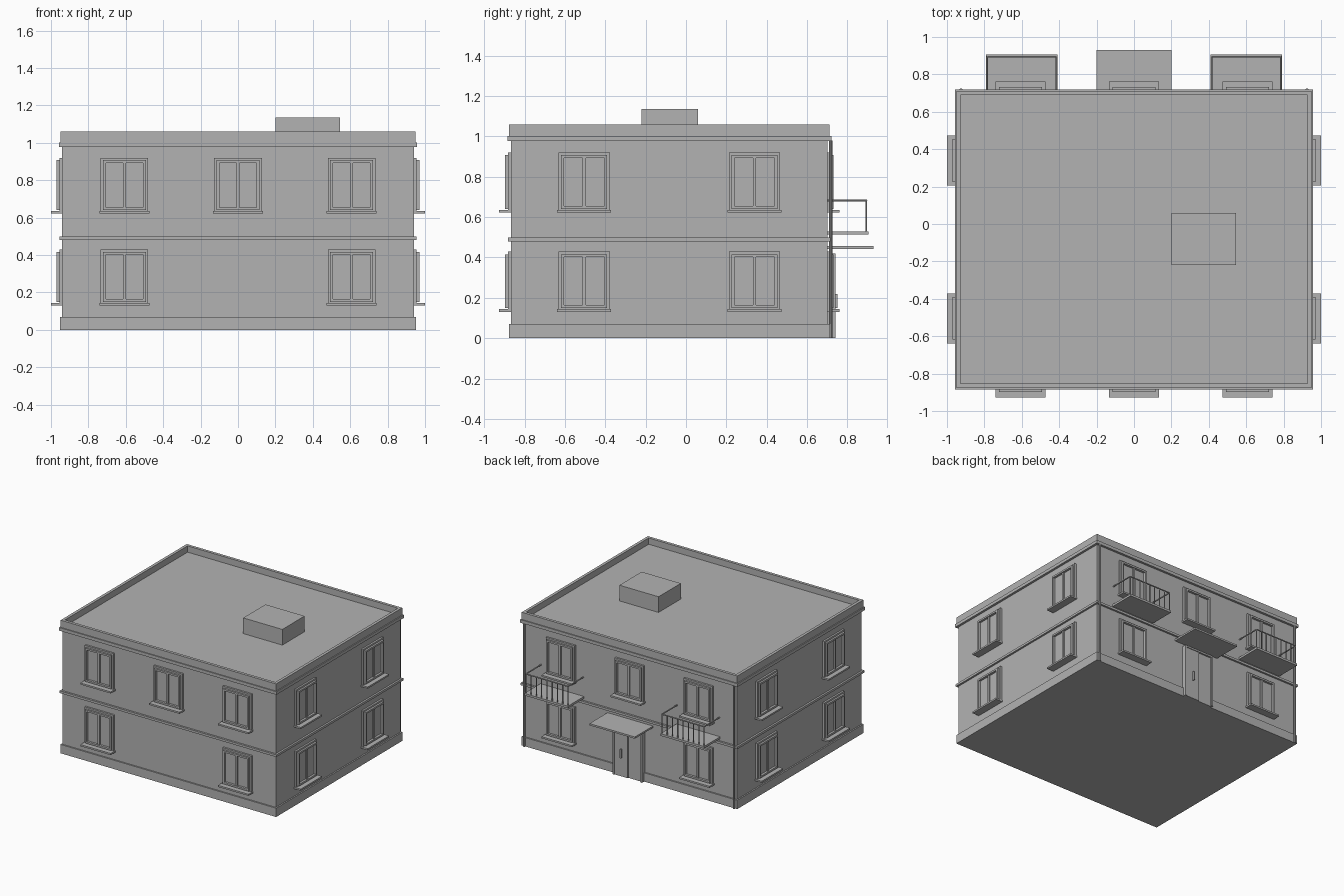
import bpy, bmesh
from math import pi
from mathutils import Matrix, Vector

cube = bpy.data.objects.get("Cube")
if cube:
    bpy.data.objects.remove(cube, do_unlink=True)

plaster = bpy.data.materials.new("plain_grey")
plaster.use_nodes = True
grey = (0.45, 0.45, 0.45, 1)
plaster.diffuse_color = grey
plaster.node_tree.nodes["Principled BSDF"].inputs["Base Color"].default_value = grey

# Wall planes: half width, front, back
HX, FRONT, BACK = 0.94, -0.867, 0.702
MID = (FRONT + BACK) / 2


def finish(name, bm, place=None):
    if place:
        bm.transform(place)
    bmesh.ops.recalc_face_normals(bm, faces=bm.faces)
    mesh = bpy.data.meshes.new(name)
    bm.to_mesh(mesh)
    bm.free()
    mesh.materials.append(plaster)
    obj = bpy.data.objects.new(name, mesh)
    bpy.context.collection.objects.link(obj)
    return obj


def add_box(bm, lo, hi):
    lo, hi = Vector(lo), Vector(hi)
    size = Matrix.Diagonal((*(hi - lo), 1))
    bmesh.ops.create_cube(bm, size=1, matrix=Matrix.Translation((lo + hi) / 2) @ size)


def add_rod(bm, a, b, radius, sides=8):
    a, b = Vector(a), Vector(b)
    turn = (b - a).to_track_quat('Z', 'Y').to_matrix().to_4x4()
    bmesh.ops.create_cone(bm, cap_ends=True, segments=sides, radius1=radius, radius2=radius,
                          depth=(b - a).length, matrix=Matrix.Translation((a + b) / 2) @ turn)


def box(name, lo, hi):
    bm = bmesh.new()
    add_box(bm, lo, hi)
    return finish(name, bm)


def slab(name, out, z0, z1):
    """Block following the wall outline, standing proud by out."""
    return box(name, (-HX - out, FRONT - out, z0), (HX + out, BACK + out, z1))


def add_frame(bm, half, z0, z1, border, proud, bottom=True):
    """Rectangular surround on a wall at y = 0 facing -y."""
    for s in (-1, 1):
        xs = sorted((s * half, s * (half - border)))
        add_box(bm, (xs[0], -proud, z0), (xs[1], 0, z1))
    add_box(bm, (border - half, -proud, z1 - border), (half - border, 0, z1))
    if bottom:
        add_box(bm, (border - half, -proud, z0), (half - border, 0, z0 + border))


# Building body
slab("plinth", 0.011, 0, 0.07)
slab("walls", 0, 0.07, 1.01)
slab("floor_band", 0.015, 0.48, 0.498)
slab("cornice", 0.018, 0.978, 1.003)

# Parapet ring around the flat roof
bm = bmesh.new()
ox, f, b, t = HX + 0.01, FRONT - 0.01, BACK + 0.01, 0.023
for s in (-1, 1):
    xs = sorted((s * ox, s * (ox - t)))
    add_box(bm, (xs[0], f, 1.003), (xs[1], b, 1.06))
add_box(bm, (t - ox, f, 1.003), (ox - t, f + t, 1.06))
add_box(bm, (t - ox, b - t, 1.003), (ox - t, b, 1.06))
finish("parapet", bm)
box("roof_hatch", (0.2, -0.22, 1.0), (0.545, 0.06, 1.135))


# Windows
def window(name, place, z):
    bm = bmesh.new()
    add_frame(bm, 0.127, z, z + 0.292, 0.014, 0.015)
    add_frame(bm, 0.114, z + 0.013, z + 0.279, 0.014, 0.03)
    add_box(bm, (-0.1, -0.012, z + 0.026), (0.1, 0, z + 0.266))
    add_box(bm, (-0.008, -0.024, z + 0.026), (0.008, 0, z + 0.266))
    finish(name, bm, place)
    bm = bmesh.new()
    add_box(bm, (-0.134, -0.06, z - 0.006), (0.134, 0, z + 0.007))
    finish(name + "_sill", bm, place)


def wall_place(x, y, angle):
    return Matrix.Translation((x, y, 0)) @ Matrix.Rotation(angle, 4, 'Z')


for floor, z in (("lower", 0.137), ("upper", 0.628)):
    for x in (-0.607, 0, 0.607):
        if x == 0 and floor == "lower":
            continue
        window(floor + "_front_window", wall_place(x, FRONT, 0), z)
        window(floor + "_back_window", wall_place(x, BACK, pi), z)
    for dy in (-0.422, 0.422):
        window(floor + "_left_window", wall_place(HX, MID + dy, pi / 2), z)
        window(floor + "_right_window", wall_place(-HX, MID + dy, -pi / 2), z)

# Entrance door with two leaves, pull handle and canopy
door_place = wall_place(0, BACK, pi)
bm = bmesh.new()
add_frame(bm, 0.13, 0, 0.42, 0.014, 0.038, bottom=False)
finish("door_frame", bm, door_place)
box("door_leaf_left", (0, BACK, 0), (0.116, BACK + 0.032, 0.406))
box("door_leaf_right", (-0.116, BACK, 0), (0, BACK + 0.024, 0.406))
box("door_handle", (0.05, BACK + 0.03, 0.15), (0.06, BACK + 0.048, 0.22))
box("door_canopy", (-0.2, BACK, 0.443), (0.2, 0.93, 0.457))

# Balconies with railings
for side, cx in (("right", -0.6), ("left", 0.6)):
    box(side + "_balcony_floor", (cx - 0.192, BACK, 0.513), (cx + 0.192, 0.905, 0.53))
    bm = bmesh.new()
    y, top, half = 0.894, 0.682, 0.186
    for s in (-1, 1):
        add_rod(bm, (cx + s * half, BACK, top), (cx + s * half, y, top), 0.005)
    add_rod(bm, (cx - half, y, top), (cx + half, y, top), 0.005)
    for i in range(9):
        x = cx - half + 2 * half * i / 8
        add_rod(bm, (x, y, 0.525), (x, y, top), 0.004)
    finish(side + "_balcony_railing", bm)

# Drainpipes at the back corners
for side, s in (("right", -1), ("left", 1)):
    bm = bmesh.new()
    add_rod(bm, (s * 0.925, 0.717, 0), (s * 0.925, 0.717, 0.98), 0.009, 10)
    finish(side + "_drainpipe", bm)
